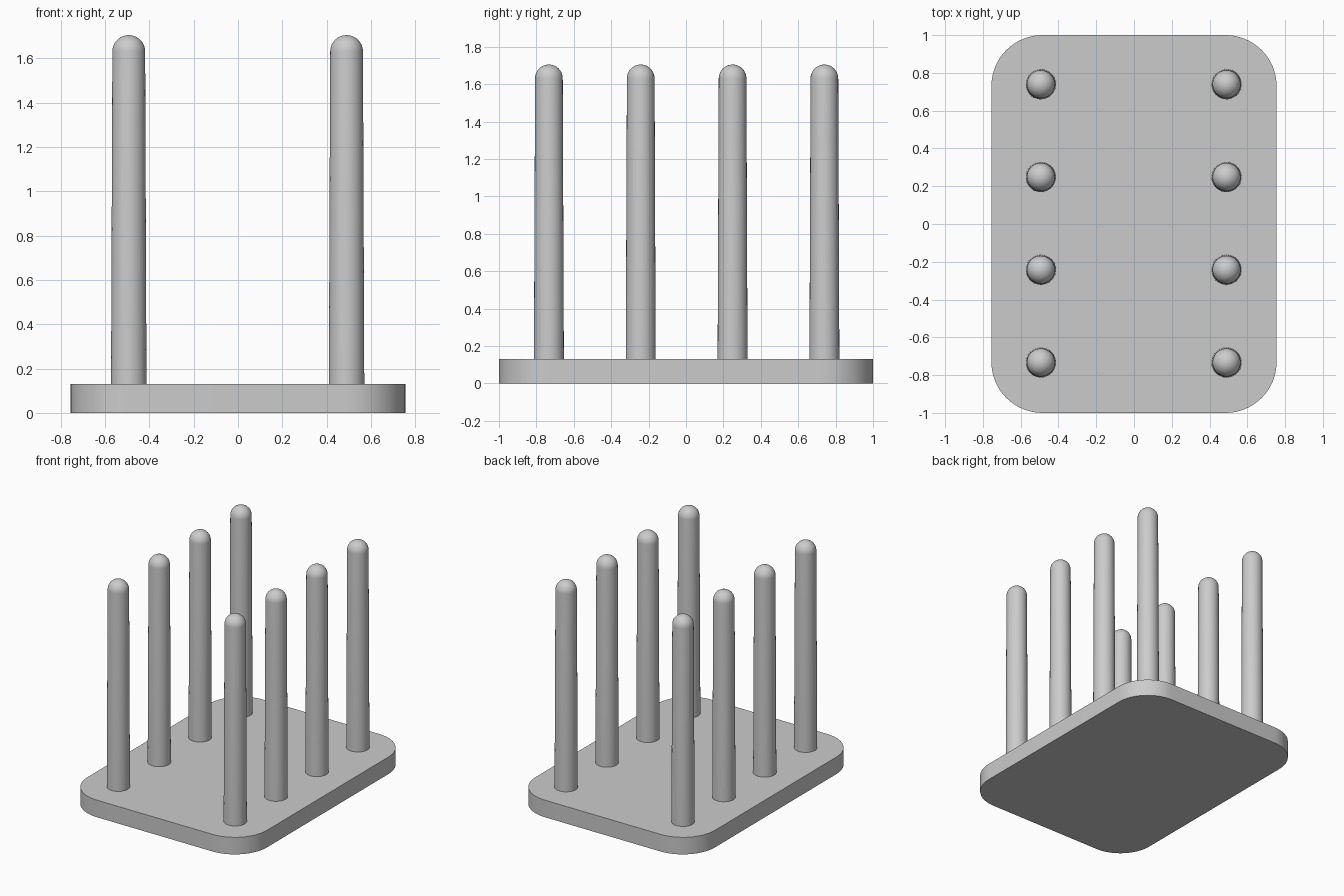
import bpy
import bmesh
from math import cos, sin, pi, radians

cube = bpy.data.objects.get("Cube")
if cube:
    bpy.data.objects.remove(cube, do_unlink=True)

grey = bpy.data.materials.new("light_grey")
grey.use_nodes = True
color = (0.6, 0.6, 0.6, 1)
grey.diffuse_color = color
grey.node_tree.nodes["Principled BSDF"].inputs["Base Color"].default_value = color

HALF_X, HALF_Y, THICK, CORNER = 0.755, 1.0, 0.13, 0.27
TOP, R_BOTTOM, R_TOP = 1.705, 0.08, 0.074
SIDES, CAP_STEPS = 48, 10


def finish(bm, name):
    """Turn a bmesh into a smooth-shaded object with crisp edges."""
    bmesh.ops.recalc_face_normals(bm, faces=bm.faces)
    mesh = bpy.data.meshes.new(name)
    bm.to_mesh(mesh)
    bm.free()
    mesh.materials.append(grey)
    obj = bpy.data.objects.new(name, mesh)
    bpy.context.collection.objects.link(obj)
    bpy.ops.object.select_all(action='DESELECT')
    obj.select_set(True)
    bpy.context.view_layer.objects.active = obj
    bpy.ops.object.shade_smooth_by_angle(angle=radians(35))
    return obj


# Base plate: rounded rectangle extruded upwards
bm = bmesh.new()
outline = []
for quarter, (sx, sy) in enumerate([(1, 1), (-1, 1), (-1, -1), (1, -1)]):
    for i in range(17):
        a = (quarter + i / 16) * pi / 2
        outline.append(bm.verts.new((sx * (HALF_X - CORNER) + CORNER * cos(a),
                                     sy * (HALF_Y - CORNER) + CORNER * sin(a), 0)))
bottom = bm.faces.new(outline)
extruded = bmesh.ops.extrude_face_region(bm, geom=[bottom], use_keep_orig=True)
top_verts = [g for g in extruded["geom"] if isinstance(g, bmesh.types.BMVert)]
bmesh.ops.translate(bm, verts=top_verts, vec=(0, 0, THICK))
finish(bm, "base_plate")

# Peg: slightly tapered profile with a domed tip, spun around z
bm = bmesh.new()
profile = [(R_BOTTOM, THICK)]
for i in range(CAP_STEPS + 1):
    a = i / CAP_STEPS * pi / 2
    profile.append((R_TOP * cos(a), TOP - R_TOP + R_TOP * sin(a)))
verts = [bm.verts.new((r, 0, z)) for r, z in profile]
edges = [bm.edges.new(pair) for pair in zip(verts, verts[1:])]
bmesh.ops.spin(bm, geom=verts + edges, cent=(0, 0, 0), axis=(0, 0, 1),
               angle=2 * pi, steps=SIDES, use_duplicate=False)
bmesh.ops.remove_doubles(bm, verts=bm.verts, dist=0.0005)
first = finish(bm, "peg_right_1")

# Two rows of four pegs
for side, x in (("right", -0.493), ("left", 0.49)):
    for row in range(4):
        name = f"peg_{side}_{row + 1}"
        peg = first
        if name != first.name:
            peg = bpy.data.objects.new(name, first.data)
            bpy.context.collection.objects.link(peg)
        peg.location = (x, -0.733 + row * 0.491, 0)
